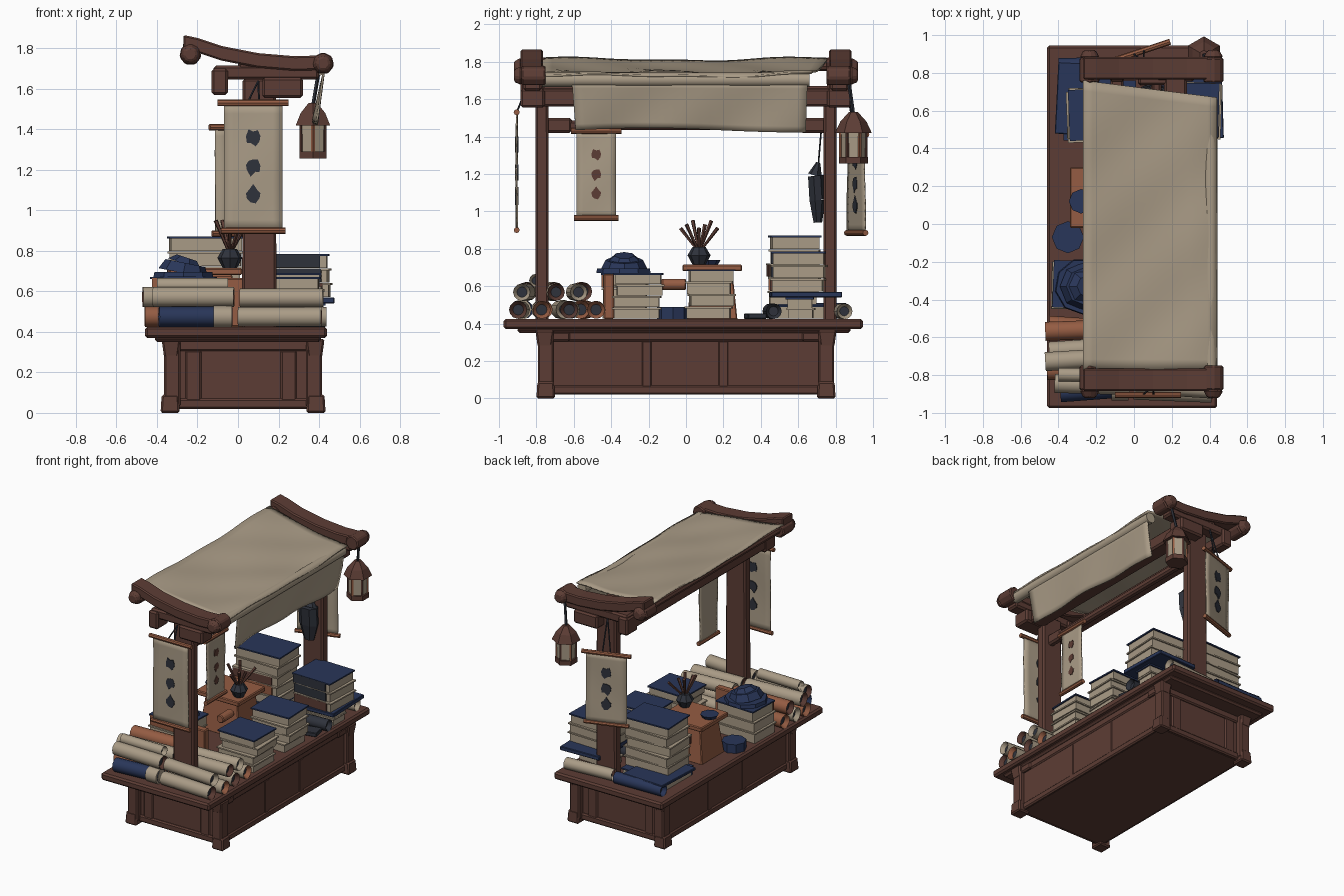
import bpy, bmesh, math, random
from mathutils import Vector, Matrix

if "Cube" in bpy.data.objects:
    bpy.data.objects.remove(bpy.data.objects["Cube"])
random.seed(4)

COL = {"dark_wood": (.108, .046, .035), "cloth_beige": (.40, .33, .24), "navy": (.022, .037, .10),
       "light_wood": (.30, .108, .056), "charcoal": (.028, .032, .044)}
MATS = []
for n, c in COL.items():
    m = bpy.data.materials.new(n)
    m.diffuse_color = (*c, 1)
    m.use_nodes = True
    m.node_tree.nodes["Principled BSDF"].inputs["Base Color"].default_value = m.diffuse_color
    MATS.append(m)
WOOD, BEIGE, NAVY, TAN, COAL = range(5)


class Part:
    """Collects primitives into one named mesh."""
    def __init__(self, name):
        self.name, self.bm = name, bmesh.new()

    def tag(self, verts, m):
        faces = {f for v in verts for f in v.link_faces}
        for f in faces:
            f.material_index = m
        return faces

    def box(self, c, s, m=WOOD, rz=0, taper=1):
        vs = bmesh.ops.create_cube(self.bm, size=1)["verts"]
        for v in vs:
            k = taper if v.co.z > 0 else 1
            v.co = Vector((v.co.x * s[0] * k, v.co.y * s[1] * k, v.co.z * s[2]))
        bmesh.ops.transform(self.bm, matrix=Matrix.Translation(c) @ Matrix.Rotation(rz, 4, 'Z'), verts=vs)
        return self.tag(vs, m)

    def span(self, x, y, z, m=WOOD):
        return self.box(((x[0]+x[1])/2, (y[0]+y[1])/2, (z[0]+z[1])/2), (x[1]-x[0], y[1]-y[0], z[1]-z[0]), m)

    def cyl(self, a, b, r, m=WOOD, r2=None, n=10):
        a, b = Vector(a), Vector(b)
        M = Matrix.Translation((a+b)/2) @ (b-a).to_track_quat('Z', 'Y').to_matrix().to_4x4()
        vs = bmesh.ops.create_cone(self.bm, cap_ends=True, segments=n, radius1=r,
                                   radius2=r if r2 is None else r2, depth=(b-a).length, matrix=M)["verts"]
        return self.tag(vs, m)

    def scroll(self, x0, x1, y, z, r=.048, m=BEIGE, ring=None):
        d = random.uniform(-.015, .015)
        ends = [f for f in self.cyl((x0, y-d, z), (x1, y+d, z), r, m, n=12) if len(f.verts) > 4]
        rim = bmesh.ops.inset_individual(self.bm, faces=ends, thickness=r*.4, depth=-.03)["faces"]
        for f in rim:
            f.material_index = m if ring is None else ring
        for f in ends:
            f.material_index = COAL

    def done(self, bevel=0, smooth=False):
        me = bpy.data.meshes.new(self.name)
        bmesh.ops.recalc_face_normals(self.bm, faces=self.bm.faces)
        self.bm.to_mesh(me)
        ob = bpy.data.objects.new(self.name, me)
        bpy.context.collection.objects.link(ob)
        for m in MATS:
            me.materials.append(m)
        if bevel:
            b = ob.modifiers.new("bevel", 'BEVEL')
            b.width, b.segments = bevel, 1
        if smooth:
            bpy.context.view_layer.objects.active = ob
            ob.select_set(True)
            bpy.ops.object.shade_smooth_by_angle(angle=math.radians(40))
            ob.select_set(False)
        return ob


def sheet(name, nu, nv, fn, t=.01):
    p = Part(name)
    g = [[p.bm.verts.new(fn(i/nu, j/nv)) for j in range(nv+1)] for i in range(nu+1)]
    for i in range(nu):
        for j in range(nv):
            p.bm.faces.new((g[i][j], g[i+1][j], g[i+1][j+1], g[i][j+1])).material_index = BEIGE
    s = p.done(smooth=True).modifiers.new("thick", 'SOLIDIFY')
    s.thickness, s.offset = t, 0


# Cabinet base: body, flared corner legs, shallow rails and stiles
p = Part("cabinet_base")
p.span((-.335, .385), (-.745, .745), (.02, .37))
for sx in (-1, 1):
    for sy in (-1, 1):
        p.box((.025+sx*.36, sy*.75, .045), (.095, .10, .09), taper=.88)
        p.box((.025+sx*.35, sy*.75, .20), (.08, .085, .34))
        p.box((.025+sx*.355, sy*.755, .32), (.07, .075, .09), taper=1.35)
        p.box((.025+sx*.36, sy*.67, .33), (.04, .10, .05))
    for z, h in ((.045, .05), (.335, .06)):
        p.box((.025+sx*.357, 0, z), (.025, 1.46, h))
        p.box((.025, sx*.747, z), (.68, .025, h))
    for y in (-.21, .20):
        p.box((.025+sx*.355, y, .18), (.018, .06, .26))
    for x in (-.22, .25):
        p.box((x, sx*.745, .18), (.08, .018, .26))
p.done(.01)

# Table top with lower moulding
p = Part("table_top")
p.span((-.46, .44), (-.975, .945), (.37, .425))
p.span((-.41, .41), (-.90, .88), (.35, .38))
p.done(.012)

# Posts, tie beams and bracket blocks
p = Part("post_frame")
for s in (-1, 1):
    p.box((.105, s*.77, 1.03), (.17, .072, 1.24), taper=.96)
    p.box((.14, s*.82, 1.68), (.52, .10, .07))
    p.box((.22, s*.82, 1.605), (.20, .13, .10))
    p.box((-.09, s*.82, 1.635), (.08, .13, .13))
    p.box((.05, s*.82, 1.725), (.10, .09, .06))
    p.box((.12, s*.68, 1.46), (.05, .14, .08))
p.span((.16, .28), (-.88, .88), (1.56, 1.655))
p.span((-.125, -.055), (-.84, .84), (1.59, 1.67))
p.span((.09, .14), (-.74, .74), (1.435, 1.485))
p.done(.012)

# Curved end rafters with chunky knobs
p = Part("end_rafters")
prof = [(-.27, 1.83), (-.2, 1.815), (-.08, 1.775), (.1, 1.74), (.28, 1.725), (.45, 1.73)]
for s in (-1, 1):
    rings = [[p.bm.verts.new((x, s*.825+a*.06, z+b*.036)) for a, b in ((-1, -1), (1, -1), (1, 1), (-1, 1))]
             for x, z in prof]
    for r, q in zip(rings, rings[1:]):
        for k in range(4):
            p.bm.faces.new((r[k], r[(k+1) % 4], q[(k+1) % 4], q[k]))
    p.bm.faces.new(rings[0])
    p.bm.faces.new(rings[-1])
    for x, z in ((-.235, 1.77), (.42, 1.725)):
        p.cyl((x, s*.75, z), (x, s*.88, z), .056, n=7)
        p.cyl((x, s*.88, z), (x, s*.92, z), .056, r2=.035, n=7)
p.done(.008)
p = Part("roof_pole")
p.cyl((-.235, -.85, 1.775), (-.235, .85, 1.775), .025, n=8)
p.done(smooth=True)

# Roof cloth, rolled front edge and hanging valance
sheet("roof_cloth", 14, 28, lambda u, v: (
    -.27+.71*u, -.77+v*(1.53-.09*u),
    1.818-.072*u-.010*math.sin(math.pi*v)-.018*math.sin(math.pi*u)-.012*max(0, u-.85)/.15
    + .005*math.sin(9*v+5*u)+.004*math.sin(17*v-8*u)))
p = Part("rolled_cloth_edge")
p.cyl((.405, -.77, 1.704), (.405, .66, 1.704), .038, BEIGE, n=14)
p.done(smooth=True)
sheet("valance_cloth", 8, 24, lambda u, v: (
    .425-.045*u+.010*math.sin(14*v+2*u)*u, -.61+.02*u+v*(1.26-.03*u), 1.69-.255*u+.012*u*math.sin(5*v)))


# Hanging banners: cloth, rods, cords and abstract ink blots
def banner(name, c, ang, w, zt, zb, ink, hook, sides=(-1, 1)):
    d, nrm = Vector((math.cos(ang), math.sin(ang), 0)), Vector((-math.sin(ang), math.cos(ang), 0))
    o = Vector((c[0], c[1], 0))
    sheet(name+"_cloth", 6, 12, lambda u, v: o+d*(u-.5)*w+nrm*.003*math.sin(6*v+3*u)+Vector((0, 0, zt+(zb-zt)*v)),
          t=.008)
    p = Part(name+"_rods")
    for z, e in ((zt, .03), (zb, .015)):
        p.cyl(o-d*(w/2+e)+Vector((0, 0, z)), o+d*(w/2+e)+Vector((0, 0, z)), .016, TAN, n=8)
    for s in (-1, 1):
        p.cyl(o+d*s*w*.1+Vector((0, 0, zt)), Vector(hook), .005, COAL, n=5)
    p.done(smooth=True)
    p = Part(name+"_ink_blots")
    for k in (.27, .5, .72):
        m = o+Vector((0, 0, zt+(zb-zt)*k))
        for s in sides:
            fs = p.cyl(m+nrm*s*.001, m+nrm*s*.009, w*.125, ink, n=9)
            for v in {v for f in fs for v in f.verts}:
                q = 1+.35*math.sin(5*math.atan2(v.co.z-m.z, (v.co-m).dot(d))+k*9)
                v.co.z = m.z+(v.co.z-m.z)*q*1.1
    p.done()


banner("front_banner", (.075, -.905), 0, .29, 1.53, .90, COAL, (.1, -.86, 1.64))
banner("back_banner", (.025, .91), .32, .29, 1.41, .885, COAL, (.05, .86, 1.66))
banner("inner_banner", (.15, -.48), math.pi/2, .21, 1.43, .965, WOOD, (.125, -.48, 1.46), (-1,))

# Lantern hanging from the back rafter tip
p = Part("lantern")
L = (.37, .895)
p.cyl((*L, 1.27), (*L, 1.44), .064, BEIGE, .07, 6)
p.cyl((*L, 1.255), (*L, 1.29), .078, WOOD, n=6)
p.cyl((*L, 1.42), (*L, 1.48), .098, WOOD, .07, 6)
p.cyl((*L, 1.48), (*L, 1.53), .07, WOOD, .025, 6)
p.cyl((*L, 1.52), (.40, .87, 1.70), .010, COAL, n=5)
for k in range(6):
    a = k*math.pi/3
    x, y = L[0]+.067*math.sin(a), L[1]+.067*math.cos(a)
    p.cyl((x, y, 1.27), (x, y, 1.44), .009, TAN if k % 2 else WOOD, n=4)
p.done()

# Cloth bag hanging on the back post
p = Part("hanging_bag")
p.cyl((.10, .705, .94), (.10, .70, 1.06), .03, COAL, .055, 7)
p.cyl((.10, .70, 1.06), (.10, .69, 1.19), .055, COAL, .055, 7)
p.cyl((.10, .69, 1.19), (.10, .71, 1.26), .05, COAL, .015, 7)
p.cyl((.10, .71, 1.25), (.10, .73, 1.44), .006, COAL, n=5)
bmesh.ops.scale(p.bm, vec=(1.4, .8, 1), space=Matrix.Translation((-.10, -.70, 0)), verts=p.bm.verts)
p.done()


# Book stacks: page blocks, thin covers, navy top; spines maps book index to spine colour on the -y side
def books(name, c, size, z0, z1, n, spines={}):
    p, h = Part(name), (z1-z0)/n
    for i in range(n):
        x, y, r = c[0]+random.uniform(-.012, .012), c[1]+random.uniform(-.01, .01), random.uniform(-.05, .05)
        z, top = z0+h*(i+.5), i == n-1
        p.box((x, y, z), (size[0]-.02, size[1]-.02, h-.004), BEIGE, r)
        p.box((x, y, z0+h*(i+1)-.005), (size[0], size[1], .010), NAVY if top else BEIGE, r)
        if i in spines:
            p.box((x-.02, y-size[1]*.47, z), (size[0]*.85, size[1]*.06, h-.008), spines[i], r)
    p.done()


books("front_book_stack", (.26, -.255), (.31, .26), .425, .67, 4)
books("middle_book_stack", (.25, .13), (.31, .25), .425, .69, 4)
books("tall_book_stack", (-.17, .58), (.37, .27), .50, .87, 5, {1: TAN, 2: WOOD})
books("tall_stack_base", (-.19, .60), (.38, .32), .425, .50, 1, {0: NAVY})
books("right_book_stack", (.30, .60), (.32, .29), .57, .785, 3, {0: WOOD, 1: COAL, 2: COAL})
books("right_stack_base", (.28, .615), (.28, .15), .425, .54, 2)
books("bundle_book_stack", (-.27, -.33), (.32, .25), .425, .67, 3, {2: TAN})
p = Part("large_navy_folio")
p.box((.31, .64, .555), (.32, .38, .03), NAVY, .03)
p.box((-.24, .66, .50), (.34, .38, .02), NAVY, -.05)
p.box((.35, .37, .44), (.12, .10, .03), COAL, .2)
p.done(.004)

# Folded cloth bundle on the rear pile
p = Part("cloth_bundle")
p.cyl((-.27, -.33, .67), (-.27, -.33, .695), .15, NAVY, .145, 9)
p.cyl((-.27, -.33, .69), (-.26, -.33, .74), .125, NAVY, .10, 8)
p.cyl((-.26, -.33, .735), (-.25, -.33, .765), .09, NAVY, .055, 7)
p.done()

# Small writing stand with flared sides, dishes and brush pot
p = Part("writing_stand")
p.span((-.34, .02), (-.02, .30), (.68, .715), TAN)
p.box((-.16, .14, .55), (.33, .27, .26), TAN, taper=.8)
p.span((-.11, .03), (-.44, -.385), (.425, .665), TAN)
p.cyl((-.06, -.13, .61), (-.06, .0, .61), .032, TAN, n=8)
p.done(.006)
p = Part("ink_dishes")
p.cyl((-.28, .12, .715), (-.28, .12, .74), .05, NAVY, .065, 8)
p.cyl((-.35, -.07, .425), (-.35, -.07, .49), .085, NAVY, .085, 8)
p.done()
p = Part("brush_pot")
p.cyl((-.04, .07, .715), (-.04, .07, .765), .035, COAL, .062, 8)
p.cyl((-.04, .07, .765), (-.04, .07, .81), .062, COAL, .035, 8)
for k in range(7):
    a = k*2.4
    p.cyl((-.04, .07, .78), (-.04+.07*math.sin(a), .07-.10+.033*k, .91+.02*(k % 3)), .006, WOOD, .011, 5)
p.done()

# Scrolls lying across the table
p = Part("scrolls")
for i, y in enumerate((-.89, -.775, -.62, -.48)):
    p.scroll(.0, .43+random.uniform(-.02, .015), y, .474, ring=TAN if i % 2 else WOOD)
for i, y in enumerate((-.865, -.70, -.585)):
    p.scroll(.01, .42, y, .568, .046, ring=WOOD if i % 2 else BEIGE)
for y, m, x in ((-.88, NAVY, -.39), (-.77, TAN, -.46), (-.66, BEIGE, -.45), (-.55, TAN, -.45)):
    p.scroll(x, -.03, y, .475, .05, m)
for y, m, x in ((-.85, BEIGE, -.42), (-.715, BEIGE, -.47), (-.56, TAN, -.47)):
    p.scroll(x, -.02, y, .572, .05, m, WOOD)
p.scroll(-.40, -.05, -.80, .63, .036)
for x0, x1, y, m in ((.02, .40, .835, BEIGE), (-.40, -.01, .84, NAVY), (.1, .43, .46, COAL)):
    p.scroll(x0, x1, y, .466, .042, m)
p.done(smooth=True)
# Bands on the navy scroll: beige paper end
p = Part("scroll_paper_band")
p.cyl((-.12, -.88, .475), (-.03, -.88, .475), .054, BEIGE, n=12)
p.done(smooth=True)
